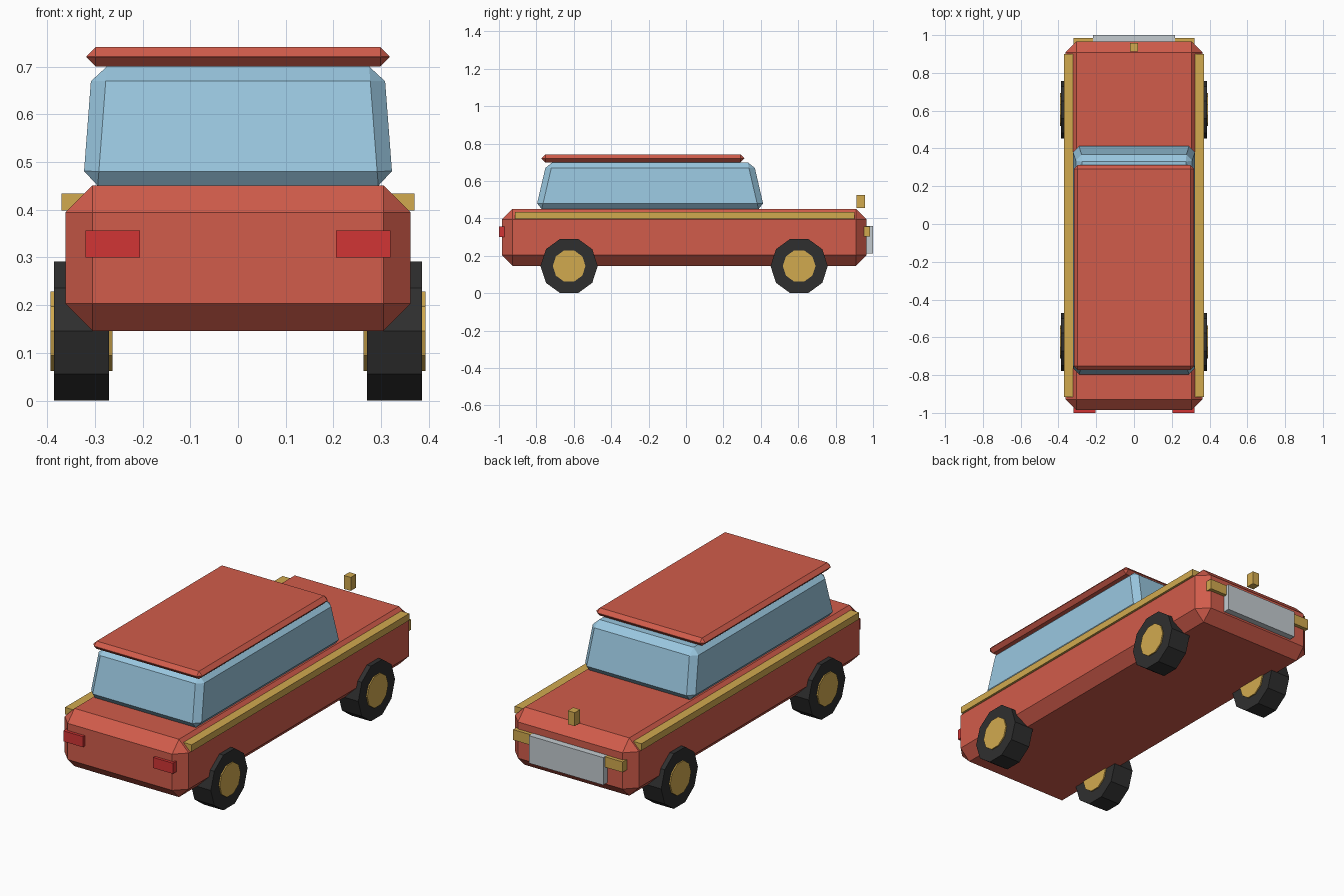
import bpy, bmesh, math
from mathutils import Matrix, Vector

if "Cube" in bpy.data.objects:
    bpy.data.objects.remove(bpy.data.objects["Cube"])


def material(name, rgb):
    m = bpy.data.materials.new(name)
    m.diffuse_color = (*rgb, 1)
    m.use_nodes = True
    m.node_tree.nodes["Principled BSDF"].inputs["Base Color"].default_value = m.diffuse_color
    return m


RED = material("red paint", (0.64, 0.107, 0.070))
GLASS = material("blue glass", (0.32, 0.57, 0.74))
GOLD = material("gold trim", (0.64, 0.40, 0.078))
RUBBER = material("black rubber", (0.028, 0.028, 0.028))
LAMP = material("lamp red", (0.64, 0.036, 0.036))
SILVER = material("silver", (0.55, 0.60, 0.63))


def finish(bm, name, mat):
    bmesh.ops.recalc_face_normals(bm, faces=bm.faces)
    me = bpy.data.meshes.new(name)
    bm.to_mesh(me)
    bm.free()
    me.materials.append(mat)
    ob = bpy.data.objects.new(name, me)
    bpy.context.collection.objects.link(ob)
    return ob


def box(name, mat, lo, hi, bevel=0, inset=(0, 0)):
    """Box from corner lo to corner hi; inset narrows the top in x and y."""
    bm = bmesh.new()
    bmesh.ops.create_cube(bm, size=1)
    lo, hi = Vector(lo), Vector(hi)
    for v in bm.verts:
        sign = v.co * 2
        top = sign.z > 0
        v.co = (lo + hi) / 2 + (hi - lo) * v.co
        if top:
            v.co.x -= sign.x * inset[0]
            v.co.y -= sign.y * inset[1]
    if bevel:
        bmesh.ops.bevel(bm, geom=bm.edges[:], offset=bevel, segments=1,
                        affect='EDGES', clamp_overlap=True)
    return finish(bm, name, mat)


def wheel_disc(name, mat, x, y, z, radius, width):
    """Ten-sided disc lying along x, flat side down."""
    bm = bmesh.new()
    bmesh.ops.create_cone(bm, cap_ends=True, segments=10, radius1=radius,
                          radius2=radius, depth=width)
    # put a corner on the +y axis of the rim before tipping it on its side
    first = max(bm.verts, key=lambda v: v.co.x)
    turn = math.pi / 2 - math.atan2(first.co.y, first.co.x)
    bm.transform(Matrix.Translation((x, y, z))
                 @ Matrix.Rotation(math.pi / 2, 4, 'Y')
                 @ Matrix.Rotation(turn, 4, 'Z'))
    return finish(bm, name, mat)


# Body, cabin and roof
box("body", RED, (-0.362, -0.985, 0.146), (0.362, 0.966, 0.451), bevel=0.057)
box("cabin_glass", GLASS, (-0.325, -0.803, 0.45), (0.325, 0.419, 0.70),
    bevel=0.031, inset=(0.019, 0.058))
box("roof", RED, (-0.318, -0.772, 0.70), (0.318, 0.312, 0.741), bevel=0.0195)

# Parts repeated on both sides
for s, side in ((-1, "left"), (1, "right")):
    def pair(name, mat, x0, x1, y0, y1, z0, z1):
        a, b = sorted((s * x0, s * x1))
        box(f"{side}_{name}", mat, (a, y0, z0), (b, y1, z1))

    pair("side_trim", GOLD, 0.322, 0.370, -0.915, 0.90, 0.398, 0.434)
    pair("tail_light", LAMP, 0.205, 0.32, -1.0, -0.965, 0.30, 0.356)
    pair("headlight", GOLD, 0.205, 0.32, 0.95, 0.985, 0.302, 0.357)
    for y, end in ((-0.625, "rear"), (0.605, "nose")):
        wheel_disc(f"{side}_{end}_tyre", RUBBER, s * 0.328, y, 0.1455, 0.153, 0.116)
        wheel_disc(f"{side}_{end}_hub", GOLD, s * 0.328, y, 0.1455, 0.0875, 0.129)

# Nose details
box("grille", SILVER, (-0.217, 0.955, 0.213), (0.217, 1.0, 0.358))
box("hood_ornament", GOLD, (-0.02, 0.912, 0.455), (0.02, 0.957, 0.526))
